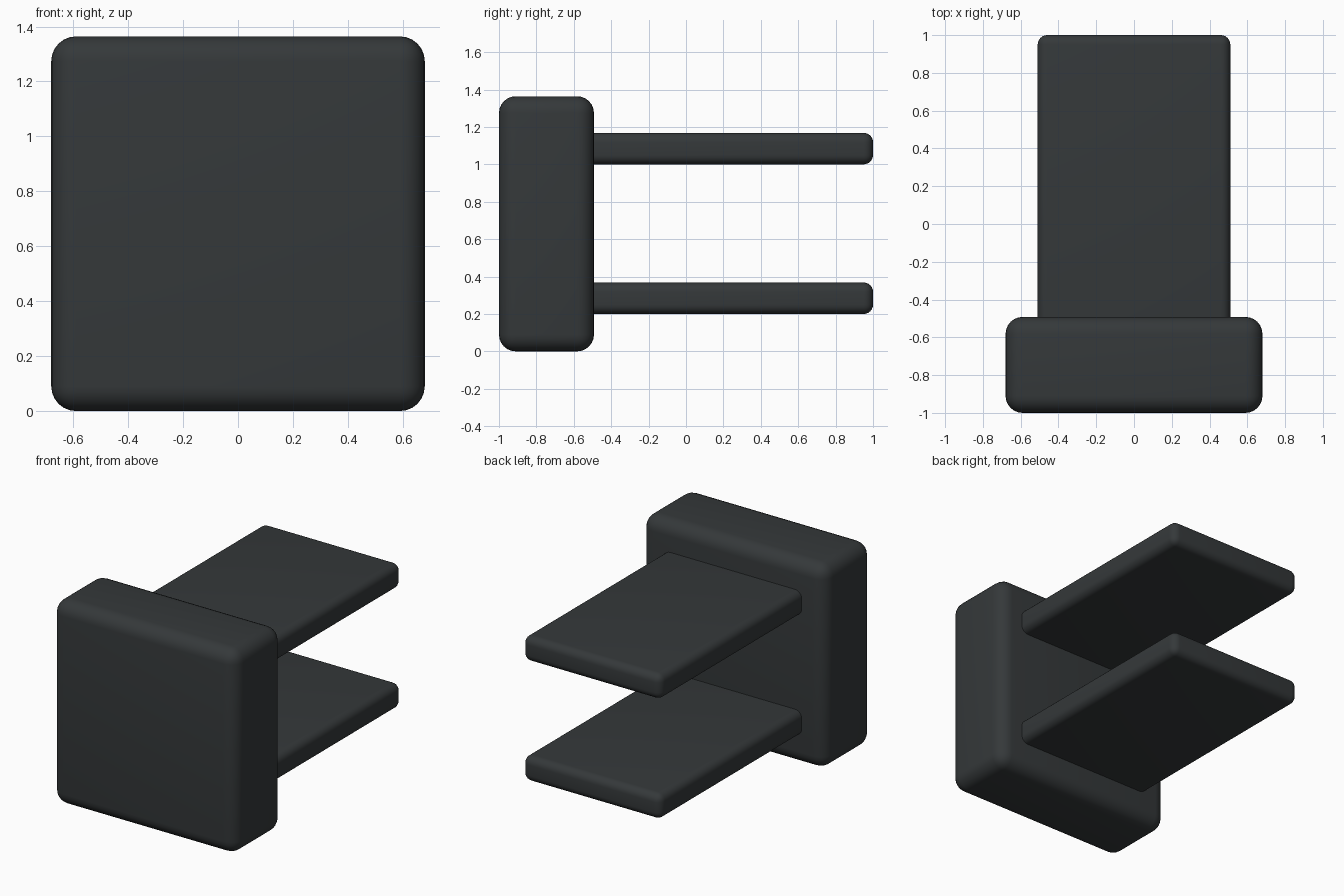
import bpy
import math

if "Cube" in bpy.data.objects:
    bpy.data.objects.remove(bpy.data.objects["Cube"])

mat = bpy.data.materials.new("dark_grey")
mat.diffuse_color = (0.035, 0.04, 0.042, 1)
mat.use_nodes = True
mat.node_tree.nodes["Principled BSDF"].inputs["Base Color"].default_value = mat.diffuse_color


def rounded_box(name, lo, hi, radius):
    """Box between two corners with rounded, smoothly shaded edges."""
    centre = [(a + b) / 2 for a, b in zip(lo, hi)]
    bpy.ops.mesh.primitive_cube_add(size=1, location=centre)
    ob = bpy.context.object
    ob.name = name
    ob.scale = [b - a for a, b in zip(lo, hi)]
    bpy.ops.object.transform_apply(location=False, rotation=False, scale=True)
    bevel = ob.modifiers.new("rounding", 'BEVEL')
    bevel.width = radius
    bevel.segments = 6
    bevel.limit_method = 'NONE'
    bpy.ops.object.modifier_apply(modifier=bevel.name)
    bpy.ops.object.shade_smooth_by_angle(angle=math.radians(40))
    ob.data.materials.append(mat)
    return ob


# Thick front block
rounded_box("front_block", (-0.68, -1.0, 0.0), (0.68, -0.492, 1.364), 0.09)

# Two flat prongs, rooted inside the block
for name, z in (("lower_prong", 0.2), ("upper_prong", 1.0)):
    rounded_box(name, (-0.51, -0.56, z), (0.51, 1.0, z + 0.168), 0.05)
